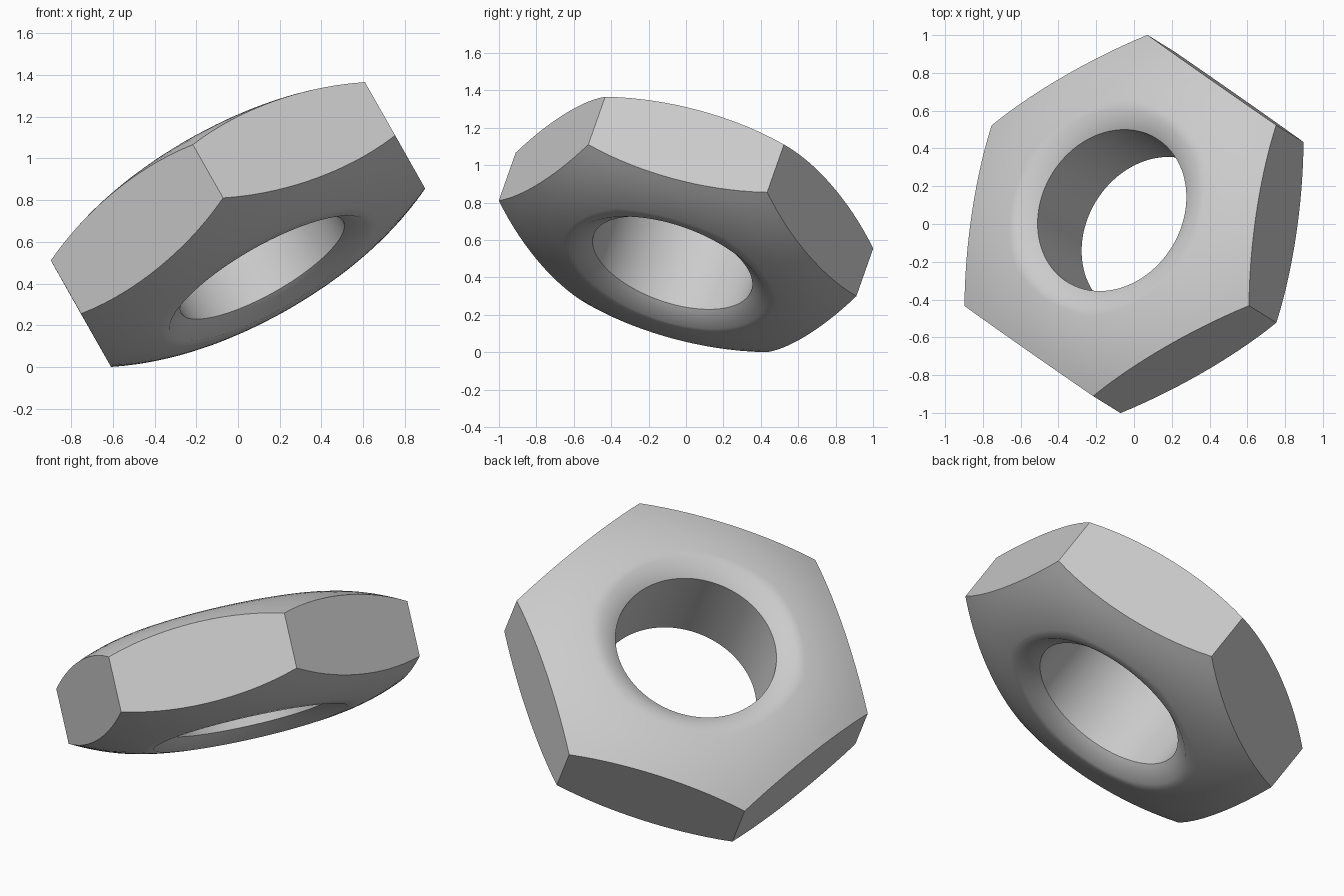
import bpy
import bmesh
import math
from mathutils import Matrix, Vector

if "Cube" in bpy.data.objects:
    bpy.data.objects.remove(bpy.data.objects["Cube"])

SEGMENTS = 96        # steps round the nut, a multiple of six
DOME_RINGS = 7       # rings across each domed face
BORE_RADIUS, BORE_HALF = 0.447, 0.247
LIP_RADIUS, LIP_HEIGHT = 0.54, 0.31


def dome_height(r):
    """Height of the domed face above the middle plane at radius r."""
    x = r - LIP_RADIUS
    return LIP_HEIGHT - 0.11 * x - 0.5 * x * x


def hex_radius(angle):
    """Distance from the axis to the hexagon outline, corners at 0, 60..."""
    sector = math.pi / 3
    return math.cos(sector / 2) / math.cos(angle % sector - sector / 2)


def section(angle):
    """Closed half section: bore, countersink, dome, flat side and back."""
    outer = hex_radius(angle)
    upper = [(BORE_RADIUS, BORE_HALF)]
    for i in range(DOME_RINGS + 1):
        r = LIP_RADIUS + (outer - LIP_RADIUS) * i / DOME_RINGS
        upper.append((r, dome_height(r)))
    return upper + [(r, -h) for r, h in reversed(upper)]


# Steel finish
steel = bpy.data.materials.new("light_grey_steel")
steel.use_nodes = True
colour = (0.6, 0.6, 0.6, 1)
steel.diffuse_color = colour
steel.node_tree.nodes["Principled BSDF"].inputs["Base Color"].default_value = colour

# Nut body: sections swept round the axis and joined
bm = bmesh.new()
loops = []
for s in range(SEGMENTS):
    a = 2 * math.pi * s / SEGMENTS
    loops.append([bm.verts.new((r * math.cos(a), r * math.sin(a), h))
                  for r, h in section(a)])
for s, loop in enumerate(loops):
    after = loops[(s + 1) % SEGMENTS]
    for i in range(len(loop)):
        j = (i + 1) % len(loop)
        bm.faces.new((loop[i], loop[j], after[j], after[i]))
bmesh.ops.recalc_face_normals(bm, faces=bm.faces)

# Tilt the nut onto one corner
axis = Vector((-0.472, 0.293, 0.831)).normalized()
corner = Vector((0.82, 0.485, 0.314))
corner = (corner - axis * corner.dot(axis)).normalized()
tilt = Matrix((corner, axis.cross(corner), axis)).transposed()
bmesh.ops.transform(bm, matrix=tilt.to_4x4(), verts=bm.verts)
lowest = min(v.co.z for v in bm.verts)
bmesh.ops.translate(bm, vec=(0, 0, -lowest), verts=bm.verts)

mesh = bpy.data.meshes.new("hex_nut")
bm.to_mesh(mesh)
bm.free()
mesh.materials.append(steel)
nut = bpy.data.objects.new("hex_nut", mesh)
bpy.context.collection.objects.link(nut)

# Smooth the dome and bore, keep the rim edges crisp
bpy.ops.object.select_all(action="DESELECT")
nut.select_set(True)
bpy.context.view_layer.objects.active = nut
bpy.ops.object.shade_smooth_by_angle(angle=math.radians(45))
